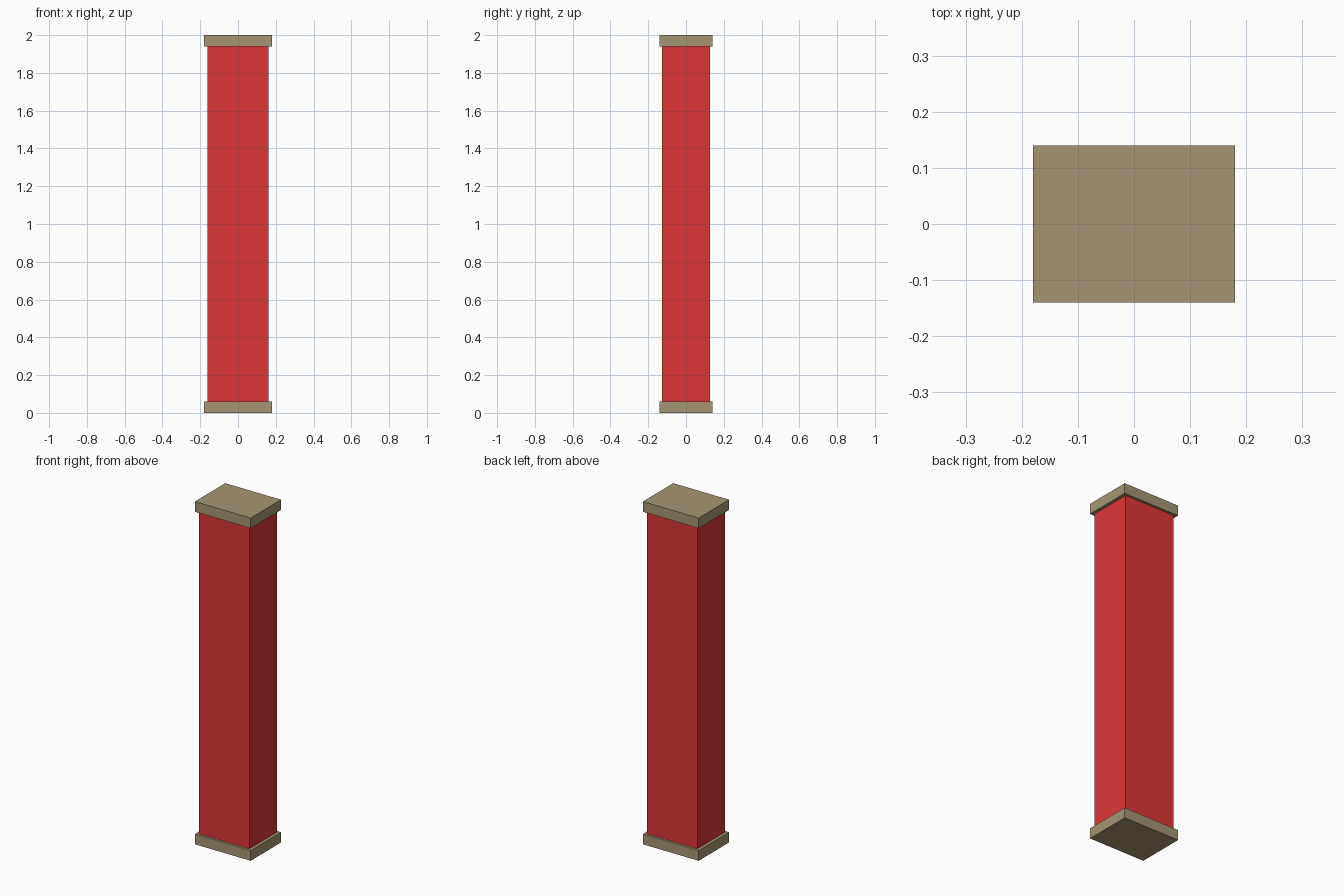
import bpy

if "Cube" in bpy.data.objects:
    bpy.data.objects.remove(bpy.data.objects["Cube"])


def material(name, rgb):
    mat = bpy.data.materials.new(name)
    mat.diffuse_color = (*rgb, 1.0)
    mat.use_nodes = True
    mat.node_tree.nodes["Principled BSDF"].inputs["Base Color"].default_value = mat.diffuse_color
    return mat


def box(name, size, z_bottom, mat):
    bpy.ops.mesh.primitive_cube_add(size=1, location=(0, 0, z_bottom + size[2] / 2))
    obj = bpy.context.object
    obj.name = name
    obj.scale = size
    bpy.ops.object.transform_apply(location=False, rotation=False, scale=True)
    obj.data.materials.append(mat)
    return obj


red = material("red", (0.716, 0.037, 0.037))
tan = material("tan", (0.376, 0.301, 0.174))

CAP = 0.06
HEIGHT = 2.0

# Slab at each end of the pillar
box("base_slab", (0.36, 0.28, CAP), 0, tan)
box("top_slab", (0.36, 0.28, CAP), HEIGHT - CAP, tan)

# Slightly narrower shaft between the slabs
box("shaft", (0.324, 0.252, HEIGHT - 2 * CAP), CAP, red)
